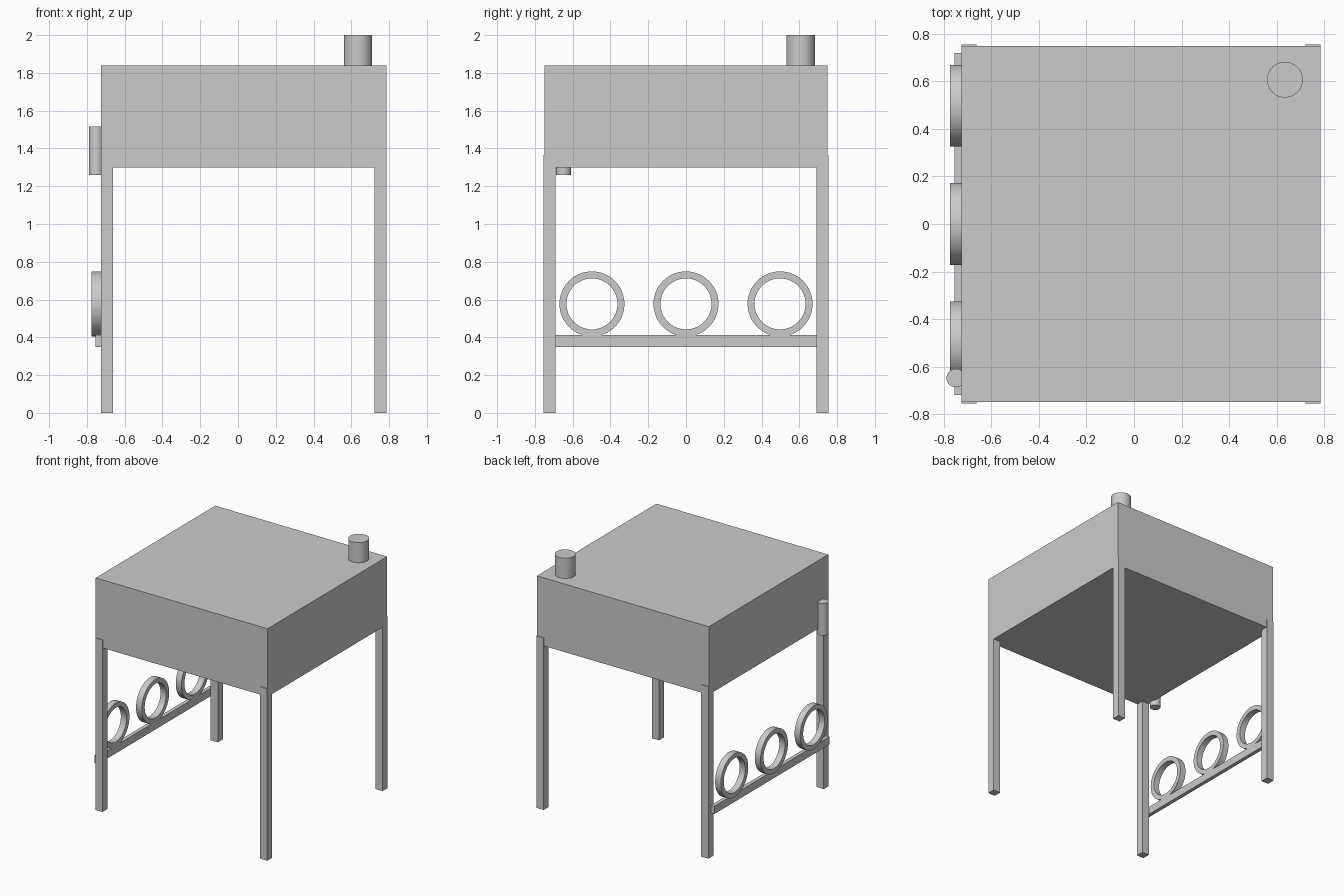
import bpy
import bmesh
from math import cos, sin, tau

cube = bpy.data.objects.get("Cube")
if cube:
    bpy.data.objects.remove(cube, do_unlink=True)

grey = bpy.data.materials.new("plain grey")
grey.use_nodes = True
colour = (0.6, 0.6, 0.6, 1)
grey.diffuse_color = colour
grey.node_tree.nodes["Principled BSDF"].inputs["Base Color"].default_value = colour

WALL = -0.725   # outer face of the ring side
FAR = 0.785     # outer face of the opposite side


def finish(bm, name, smooth=False):
    bmesh.ops.recalc_face_normals(bm, faces=bm.faces)
    mesh = bpy.data.meshes.new(name)
    bm.to_mesh(mesh)
    bm.free()
    mesh.materials.append(grey)
    obj = bpy.data.objects.new(name, mesh)
    bpy.context.collection.objects.link(obj)
    if smooth:
        bpy.ops.object.select_all(action='DESELECT')
        obj.select_set(True)
        bpy.context.view_layer.objects.active = obj
        bpy.ops.object.shade_smooth_by_angle()
    return obj


def box(name, low, high):
    bm = bmesh.new()
    bmesh.ops.create_cube(bm, size=1)
    for v in bm.verts:
        v.co = [lo + (c + 0.5) * (hi - lo) for c, lo, hi in zip(v.co, low, high)]
    return finish(bm, name)


def cylinder(name, x, y, low, high, radius):
    bm = bmesh.new()
    bmesh.ops.create_cone(bm, cap_ends=True, segments=64, radius1=radius,
                          radius2=radius, depth=high - low)
    bmesh.ops.translate(bm, verts=bm.verts, vec=(x, y, (low + high) / 2))
    return finish(bm, name, True)


def ring(name, y, z, outer, inner, x0, x1, steps=64):
    # Rectangular section swept around the x axis
    bm = bmesh.new()
    section = [(x0, outer), (x1, outer), (x1, inner), (x0, inner)]
    loops = []
    for i in range(steps):
        a = tau * i / steps
        loops.append([bm.verts.new((x, y + r * cos(a), z + r * sin(a)))
                      for x, r in section])
    for i, here in enumerate(loops):
        there = loops[(i + 1) % steps]
        for k in range(4):
            n = (k + 1) % 4
            bm.faces.new((here[k], here[n], there[n], there[k]))
    return finish(bm, name, True)


# Main body with the short stack on its back corner
box("body", (WALL, -0.75, 1.3), (FAR, 0.75, 1.84))
cylinder("stack", 0.635, 0.607, 1.84, 2.0, 0.075)

# Four legs, standing slightly proud of the front and back
for side, x in (("right", WALL), ("left", FAR - 0.063)):
    for end, y in (("front", -0.755), ("back", 0.692)):
        box(f"{end}_{side}_leg", (x, y, 0), (x + 0.063, y + 0.063, 1.365))

# Rail on the side, carrying three rings
box("side_rail", (WALL - 0.03, -0.72, 0.35), (WALL, 0.72, 0.412))
for name, y in (("front", -0.498), ("middle", 0), ("back", 0.498)):
    ring(f"{name}_ring", y, 0.577, 0.172, 0.135, WALL - 0.05, WALL)

# Upright handle set against the body
cylinder("handle", WALL - 0.025, -0.648, 1.26, 1.515, 0.039)
